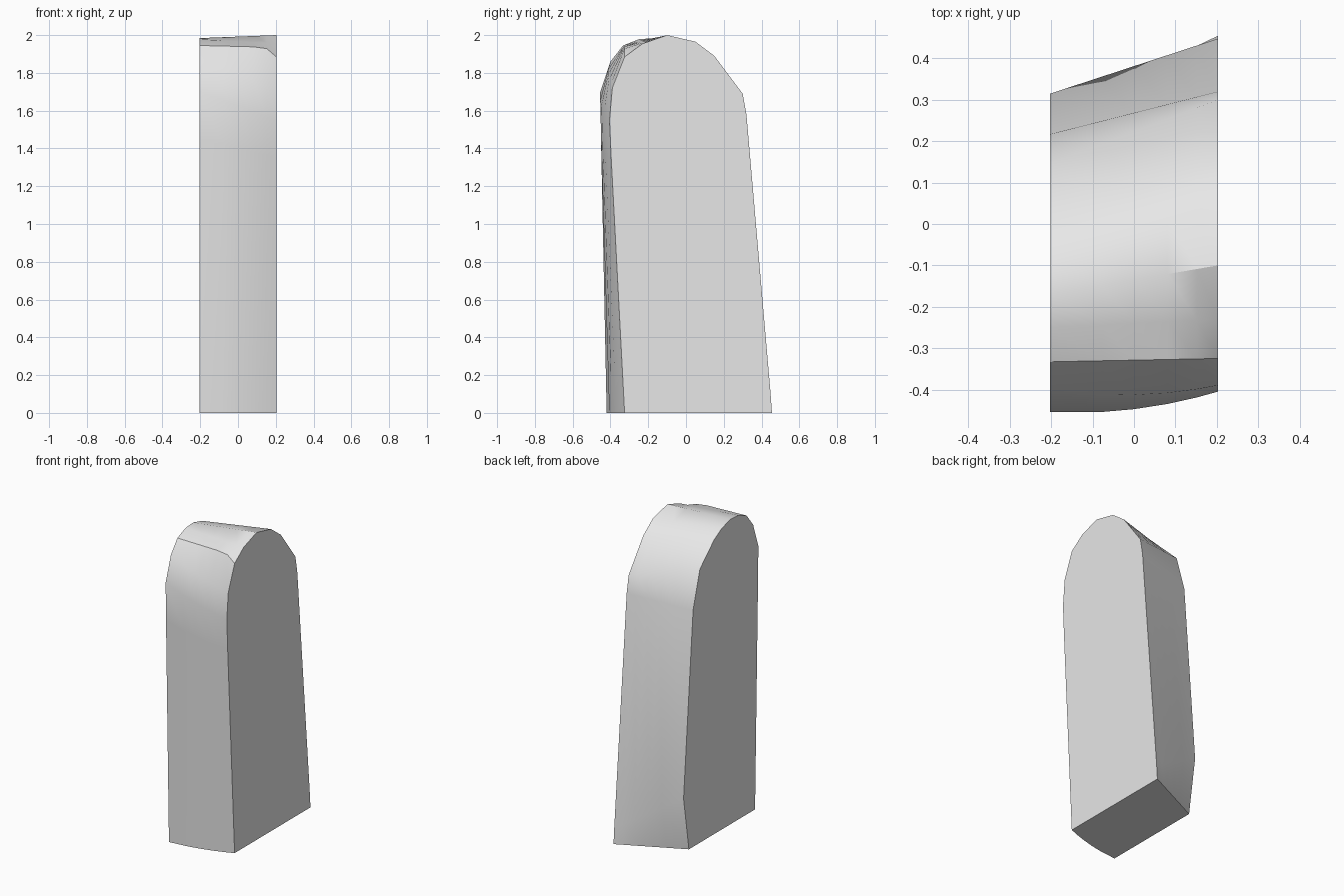
import bpy, bmesh, math

cube = bpy.data.objects.get("Cube")
if cube:
    bpy.data.objects.remove(cube, do_unlink=True)

# One flat stone colour
stone = bpy.data.materials.new("pale_grey_stone")
stone.use_nodes = True
stone.diffuse_color = (0.8, 0.8, 0.8, 1)
stone.node_tree.nodes["Principled BSDF"].inputs["Base Color"].default_value = (0.8, 0.8, 0.8, 1)

HALF = 0.203

# Matching (y, z) outlines of the two flat sides, from back foot over the top to front foot
SIDE_MINUS = [(.26, 0), (.315, .35), (.217, 1.54), (.147, 1.78), (0, 1.915), (-.08, 1.96),
              (-.17, 1.984), (-.25, 1.978), (-.333, 1.945), (-.40, 1.86), (-.454, 1.70),
              (-.45, 1.45), (-.42, 0)]
SIDE_PLUS = [(.455, 0), (.448, .10), (.32, 1.58), (.30, 1.69), (.15, 1.89), (.05, 1.965),
             (-.10, 2.0), (-.23, 1.955), (-.325, 1.885), (-.39, 1.72), (-.405, 1.55),
             (-.396, 1.35), (-.325, 0)]
BROW = 8                     # outline point where the front face meets the rounded top


def section(bm, u):
    """Blended outline at u (-1 to 1), with the front bowed outward."""
    t = (u + 1) / 2
    ring = []
    for i, (a, b) in enumerate(zip(SIDE_MINUS, SIDE_PLUS)):
        y = a[0] + (b[0] - a[0]) * t
        z = a[1] + (b[1] - a[1]) * t
        if i > BROW:
            y -= 0.018 * (1 - u * u)
        elif i == BROW:
            z += 0.05 * t * (1 - u ** 6)
        ring.append(bm.verts.new((u * HALF, y, z)))
    return ring


# Slab: lofted sections with flat sides and a flat base
bm = bmesh.new()
rings = [section(bm, u) for u in (-1, -0.38, 0.0, 0.4, 0.75, 1)]
for left, right in zip(rings, rings[1:]):
    for i in range(len(left)):
        j = (i + 1) % len(left)
        bm.faces.new((left[i], right[i], right[j], left[j]))
bm.faces.new(rings[0])
bm.faces.new(rings[-1])
bmesh.ops.recalc_face_normals(bm, faces=bm.faces[:])

mesh = bpy.data.meshes.new("stone_slab")
bm.to_mesh(mesh)
bm.free()
mesh.materials.append(stone)
slab = bpy.data.objects.new("stone_slab", mesh)
bpy.context.collection.objects.link(slab)

# Smooth rounded surfaces, crisp side edges
bpy.ops.object.select_all(action='DESELECT')
slab.select_set(True)
bpy.context.view_layer.objects.active = slab
bpy.ops.object.shade_smooth_by_angle(angle=math.radians(30))
